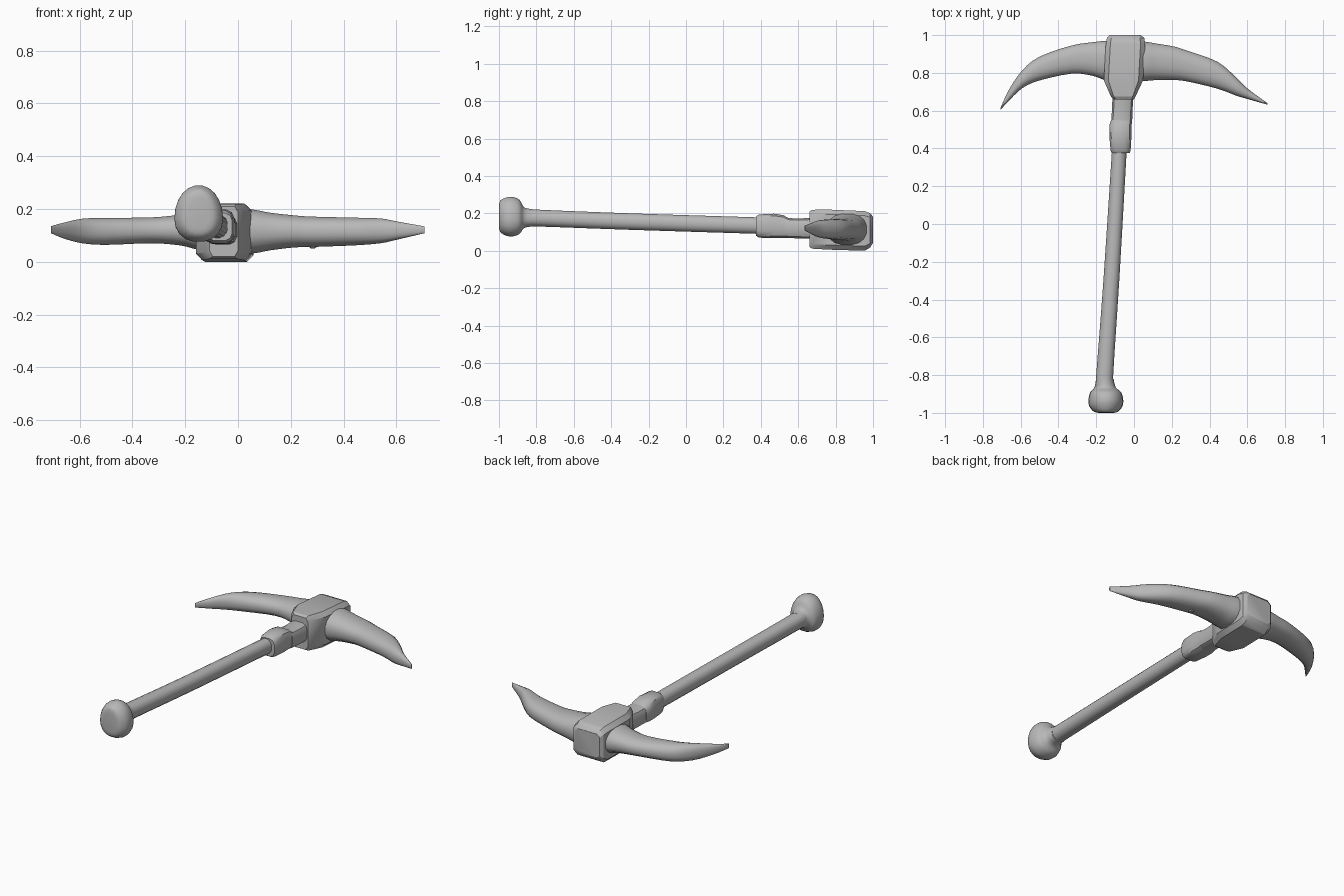
import bpy, bmesh, math

grey = bpy.data.materials.new("plain_grey")
grey.diffuse_color = (0.48, 0.48, 0.48, 1)


def smooth_sections(sections, steps):
    """Insert Catmull-Rom in-between sections."""
    out = []
    last = len(sections) - 1
    for i in range(last):
        p0, p1 = sections[max(i - 1, 0)], sections[i]
        p2, p3 = sections[i + 1], sections[min(i + 2, last)]
        for k in range(steps):
            t = k / steps
            out.append([0.5 * (2 * b + (c - a) * t + (2 * a - 5 * b + 4 * c - d) * t * t
                               + (3 * b - a - 3 * c + d) * t ** 3)
                        for a, b, c, d in zip(p0, p1, p2, p3)])
    return out + [sections[-1]]


def loft(name, axis, sections, sides, power, steps=1, angle=40, egg=0.0):
    """Sections are (position along axis, low, high, z low, z high)."""
    ring = []
    for k in range(sides):
        a = 2 * math.pi * (k + 0.5) / sides
        c, s = math.cos(a), math.sin(a)
        ring.append((math.copysign(abs(c) ** power, c), math.copysign(abs(s) ** power, s)))
    top = max(u for u, v in ring)
    bm = bmesh.new()
    rings = []
    for t, a0, a1, z0, z1 in smooth_sections(sections, steps):
        verts = []
        for u, v in ring:
            u, v = u / top, v / top
            a = (a0 + a1) / 2 + u * (1 - egg * v) * (a1 - a0) / 2
            z = (z0 + z1) / 2 + v * (z1 - z0) / 2
            verts.append(bm.verts.new((t, a, z) if axis == "x" else (a, t, z)))
        rings.append(verts)
    for r, q in zip(rings, rings[1:]):
        for k in range(sides):
            j = (k + 1) % sides
            bm.faces.new((r[k], r[j], q[j], q[k]))
    bm.faces.new(rings[0])
    bm.faces.new(rings[-1])
    bmesh.ops.recalc_face_normals(bm, faces=bm.faces)
    mesh = bpy.data.meshes.new(name)
    bm.to_mesh(mesh)
    bm.free()
    mesh.materials.append(grey)
    ob = bpy.data.objects.new(name, mesh)
    bpy.context.collection.objects.link(ob)
    bpy.ops.object.select_all(action="DESELECT")
    ob.select_set(True)
    bpy.context.view_layer.objects.active = ob
    bpy.ops.object.shade_smooth_by_angle(angle=math.radians(angle))
    return ob


# Long tapering, slightly leaning handle
loft("handle", "y", [
    (-0.90, -0.205, -0.105, 0.130, 0.228),
    (-0.80, -0.200, -0.110, 0.130, 0.220),
    (-0.30, -0.162, -0.078, 0.112, 0.200),
    (0.40, -0.116, -0.038, 0.090, 0.178)], 16, 0.9, steps=3)

# Rounded pommel, narrower towards the top
loft("pommel", "y", [
    (-1.00, -0.185, -0.110, 0.125, 0.240),
    (-0.993, -0.212, -0.085, 0.100, 0.268),
    (-0.965, -0.235, -0.063, 0.082, 0.283),
    (-0.93, -0.239, -0.059, 0.076, 0.288),
    (-0.89, -0.230, -0.070, 0.090, 0.272),
    (-0.865, -0.208, -0.098, 0.122, 0.232),
    (-0.82, -0.200, -0.109, 0.130, 0.222)], 20, 0.92, steps=3, angle=60, egg=0.12)

# Squarish collar where the handle meets the head
loft("collar", "y", [
    (0.375, -0.118, -0.022, 0.080, 0.184),
    (0.39, -0.124, -0.018, 0.070, 0.194),
    (0.47, -0.131, -0.013, 0.067, 0.198),
    (0.52, -0.131, -0.014, 0.068, 0.190),
    (0.55, -0.122, -0.010, 0.071, 0.174)], 12, 0.6)

# Neck between collar and head
loft("neck", "y", [
    (0.53, -0.122, -0.010, 0.069, 0.176),
    (0.60, -0.117, -0.008, 0.066, 0.172),
    (0.70, -0.113, -0.002, 0.064, 0.178)], 12, 0.6)

# Chamfered head block
loft("head_block", "y", [
    (0.66, -0.108, 0.000, 0.020, 0.210),
    (0.675, -0.122, 0.008, 0.011, 0.219),
    (0.76, -0.160, 0.048, 0.006, 0.220),
    (0.955, -0.149, 0.059, 0.000, 0.212),
    (0.985, -0.143, 0.054, 0.018, 0.200),
    (1.00, -0.128, 0.036, 0.042, 0.182)], 8, 0.3, angle=30)

# Curved left spike
loft("left_spike", "x", [
    (-0.708, 0.603, 0.612, 0.108, 0.135),
    (-0.66, 0.655, 0.715, 0.088, 0.148),
    (-0.59, 0.720, 0.815, 0.070, 0.163),
    (-0.50, 0.760, 0.886, 0.064, 0.166),
    (-0.33, 0.796, 0.945, 0.070, 0.168),
    (-0.22, 0.785, 0.962, 0.062, 0.178),
    (-0.15, 0.760, 0.970, 0.045, 0.190),
    (-0.08, 0.750, 0.970, 0.035, 0.195)], 16, 0.85, steps=3)

# Longer, flatter right spike
loft("right_spike", "x", [
    (-0.02, 0.750, 0.970, 0.030, 0.200),
    (0.06, 0.757, 0.965, 0.032, 0.197),
    (0.12, 0.762, 0.955, 0.043, 0.186),
    (0.21, 0.762, 0.940, 0.054, 0.176),
    (0.28, 0.755, 0.918, 0.056, 0.171),
    (0.44, 0.717, 0.860, 0.062, 0.167),
    (0.54, 0.680, 0.777, 0.070, 0.164),
    (0.60, 0.662, 0.718, 0.083, 0.153),
    (0.706, 0.632, 0.640, 0.108, 0.134)], 16, 0.85, steps=3)

# Small chip under the right spike
loft("spike_chip", "x", [
    (0.262, 0.815, 0.835, 0.062, 0.085),
    (0.275, 0.805, 0.845, 0.051, 0.085),
    (0.292, 0.805, 0.845, 0.051, 0.085),
    (0.305, 0.815, 0.835, 0.062, 0.085)], 8, 0.8)
